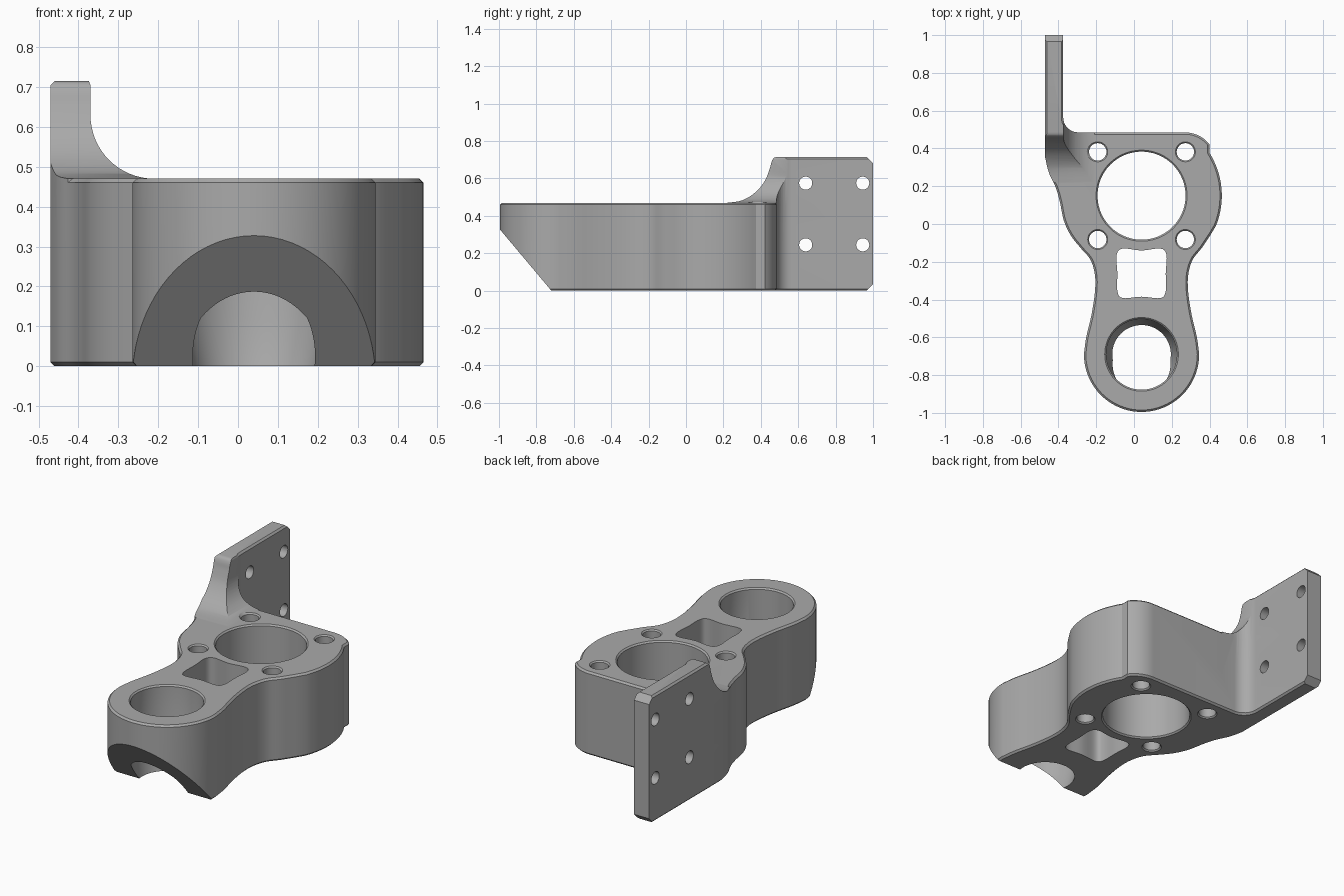
import bpy, bmesh, math
from mathutils import Vector

cube = bpy.data.objects.get("Cube")
if cube:
    bpy.data.objects.remove(cube, do_unlink=True)

grey = bpy.data.materials.new("machined grey")
grey.use_nodes = True
grey.diffuse_color = (0.4, 0.4, 0.4, 1)
grey.node_tree.nodes["Principled BSDF"].inputs["Base Color"].default_value = (0.4, 0.4, 0.4, 1)

TOP, TALL = 0.47, 0.715
CX, BORE_Y, BOSS_Y = 0.04, 0.15, -0.69


def arc(cx, cy, r, a0, a1, n):
    steps = [math.radians(a0 + (a1 - a0) * i / n) for i in range(n + 1)]
    return [(cx + r * math.cos(a), cy + r * math.sin(a)) for a in steps]


def spline(pts, n=5, closed=False):
    """Smooth curve through the points."""
    v = [Vector(p) for p in pts]
    v = [v[-1]] + v + [v[0], v[1]] if closed else [v[0]] + v + [v[-1]]
    out = []
    for a, b, c, d in zip(v, v[1:], v[2:], v[3:]):
        for i in range(n):
            t = i / n
            out.append(tuple(0.5 * (2 * b + (c - a) * t + (2 * a - 5 * b + 4 * c - d) * t * t
                                    + (3 * b - a - 3 * c + d) * t ** 3)))
    return out if closed else out + [tuple(v[-1])]


def prism(name, pts, lo, hi, axis="z", chamfer=0.0):
    """Extrude a 2D profile along an axis, with optional chamfered rims."""
    place = {"x": lambda a, b, h: (h, a, b), "y": lambda a, b, h: (a, h, b),
             "z": lambda a, b, h: (a, b, h)}[axis]
    bm = bmesh.new()
    low = [bm.verts.new(place(a, b, lo)) for a, b in pts]
    high = [bm.verts.new(place(a, b, hi)) for a, b in pts]
    caps = [bm.faces.new(low), bm.faces.new(high)]
    for i in range(len(pts)):
        j = (i + 1) % len(pts)
        bm.faces.new((low[i], low[j], high[j], high[i]))
    bmesh.ops.recalc_face_normals(bm, faces=bm.faces)
    if chamfer:
        rims = list({e for f in caps for e in f.edges})
        bmesh.ops.bevel(bm, geom=rims, offset=chamfer, segments=1, affect="EDGES")
    return finish(name, bm)


def lathe(name, center, profile, n=64, axis="z"):
    """Stack rings of (radius, height) into a closed round cutter."""
    bm = bmesh.new()
    rings = []
    for r, h in profile:
        ring = arc(center[0], center[1], r, 0, 360, n)[:-1]
        rings.append([bm.verts.new((h, a, b) if axis == "x" else (a, b, h)) for a, b in ring])
    for lo, hi in zip(rings, rings[1:]):
        for i in range(n):
            j = (i + 1) % n
            bm.faces.new((lo[i], lo[j], hi[j], hi[i]))
    bm.faces.new(rings[0])
    bm.faces.new(rings[-1])
    bmesh.ops.recalc_face_normals(bm, faces=bm.faces)
    return finish(name, bm)


def finish(name, bm):
    mesh = bpy.data.meshes.new(name)
    bm.to_mesh(mesh)
    bm.free()
    mesh.materials.append(grey)
    ob = bpy.data.objects.new(name, mesh)
    bpy.context.collection.objects.link(ob)
    return ob


def combine(target, other, operation):
    mod = target.modifiers.new("bool", "BOOLEAN")
    mod.operation, mod.object, mod.solver = operation, other, "EXACT"
    bpy.context.view_layer.objects.active = target
    bpy.ops.object.modifier_apply(modifier=mod.name)
    bpy.data.objects.remove(other, do_unlink=True)


# Plan outline: front boss, waist, round housing, back edge and side plate
boss = arc(CX, BOSS_Y, 0.305, 180, 360, 40)
right_waist = spline([(0.345, -0.69), (0.333, -0.6), (0.305, -0.48), (0.287, -0.36), (0.287, -0.27),
                      (0.31, -0.19), (0.36, -0.125), (0.41, -0.05)])[1:]
housing = arc(CX, BORE_Y, 0.425, -22, 32, 16)
corner = arc(0.27, 0.32, 0.165, 38, 90, 10)
inner_fillet = arc(-0.295, 0.565, 0.08, 270, 180, 8)
plate_end = [(-0.375, 1.0), (-0.47, 1.0)]
left_waist = spline([(-0.47, 0.35), (-0.45, 0.27), (-0.415, 0.195), (-0.393, 0.12), (-0.372, 0.02),
                     (-0.335, -0.06), (-0.28, -0.13), (-0.23, -0.19), (-0.207, -0.27), (-0.207, -0.36),
                     (-0.225, -0.48), (-0.253, -0.6), (-0.265, -0.69)])[:-1]
outline = boss + right_waist + housing + corner + inner_fillet + plate_end + left_waist

body = prism("bracket_body", outline, 0, TOP, chamfer=0.01)

# Raised plate with a curved web blending into the housing
tower = prism("plate", outline, 0.2, TALL, chamfer=0.01)
web_side = [(-0.6, 0.1), (-0.21, 0.1), (-0.21, TOP)] + arc(-0.21, 0.63, 0.16, 270, 180, 16) \
    + [(-0.37, 0.705), (-0.38, 0.73), (-0.6, 0.73)]
web_front = [(1.1, 0.1), (0.22, 0.1)] + spline([(0.22, TOP), (0.3, 0.483), (0.37, 0.525), (0.42, 0.585),
            (0.447, 0.65), (0.458, 0.69), (0.47, 0.71), (0.49, 0.716)]) \
    + [(0.965, 0.716), (1.001, 0.68), (1.1, 0.68)]
combine(tower, prism("web_side", web_side, -0.5, 1.2, "y"), "INTERSECT")
combine(tower, prism("web_front", web_front, -1, 1, "x"), "INTERSECT")
combine(body, tower, "UNION")

# Slanted relief under the boss and the plate's chamfered corners
relief = [(-0.72, 0), (-0.72 - 0.28 * 1.5, 0.5), (-1.3, 0.5), (-1.3, -0.1), (-0.635, -0.1)]
combine(body, prism("relief", relief, -0.7, 0.7, "x"), "DIFFERENCE")
for z, s in ((0, 1), (TALL, -1)):
    wedge = [(0.925, z - s * 0.04), (1.04, z + s * 0.075), (1.04, z - s * 0.04)]
    combine(body, prism("wedge", wedge, -0.7, 0.0, "x"), "DIFFERENCE")


def through(r, c, lo, hi):
    return [(r + c + 0.05, lo - 0.05), (r, lo + c), (r, hi - c), (r + c + 0.05, hi + 0.05)]


# Bores and bolt holes
combine(body, lathe("main_bore", (CX, BORE_Y), through(0.233, 0.008, 0, TOP), 96), "DIFFERENCE")
boss_bore = [(0.155, -0.05), (0.155, 0), (0.187, 0.12), (0.187, TOP - 0.008), (0.245, TOP + 0.05)]
combine(body, lathe("boss_bore", (CX, BOSS_Y), boss_bore, 96), "DIFFERENCE")
for sx in (-1, 1):
    for sy in (-1, 1):
        bolt = (CX + sx * 0.232, BORE_Y + sy * 0.232)
        combine(body, lathe("bolt_hole", bolt, through(0.046, 0.007, 0, TOP), 32), "DIFFERENCE")
for y in (0.64, 0.945):
    for z in (0.245, 0.575):
        combine(body, lathe("plate_hole", (y, z), [(0.035, -0.6), (0.035, -0.3)], 32, "x"), "DIFFERENCE")

# Pocket between the bores
pocket = spline([(-0.088, -0.26), (-0.088, -0.355), (-0.06, -0.392), (CX, -0.385), (0.14, -0.392), (0.168, -0.355),
                 (0.168, -0.26), (0.172, -0.165), (0.14, -0.13), (CX, -0.14), (-0.06, -0.13), (-0.092, -0.165)],
                5, True)
combine(body, prism("pocket", pocket, -0.1, 0.6), "DIFFERENCE")

bpy.ops.object.select_all(action="DESELECT")
body.select_set(True)
bpy.context.view_layer.objects.active = body
bpy.ops.object.shade_smooth_by_angle(angle=math.radians(25))
